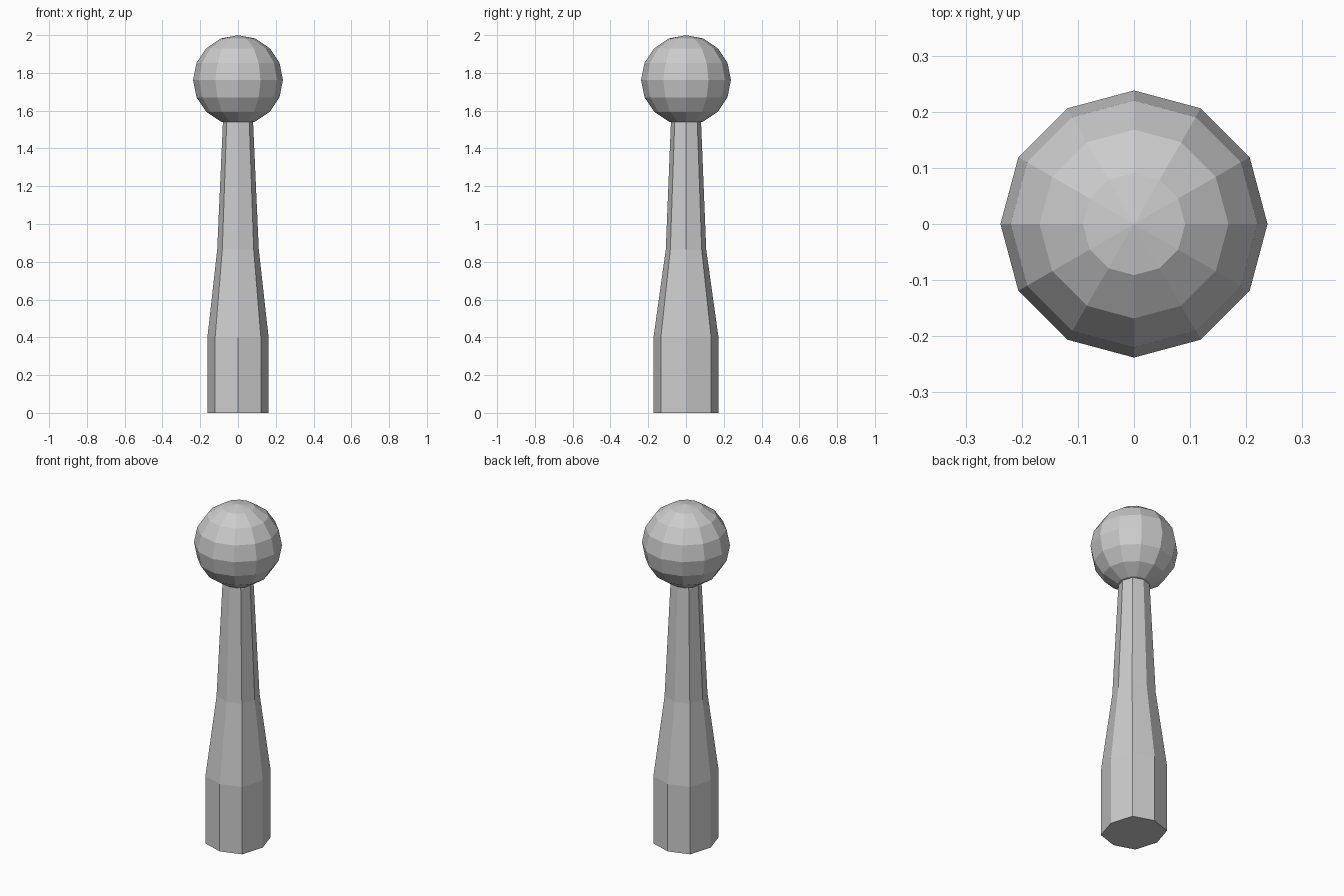
import bpy, bmesh

if "Cube" in bpy.data.objects:
    bpy.data.objects.remove(bpy.data.objects["Cube"])

# Handle: eight-sided tapered shaft; each ring = (z, x radius, y radius, diagonal x, diagonal y)
rings = [
    (0.00, 0.162, 0.172, 0.121, 0.133),
    (0.40, 0.162, 0.172, 0.121, 0.133),
    (0.865, 0.110, 0.107, 0.083, 0.083),
    (1.56, 0.079, 0.079, 0.059, 0.059),
]
bm = bmesh.new()
loops = []
for z, rx, ry, dx, dy in rings:
    outline = [(rx, 0), (dx, dy), (0, ry), (-dx, dy),
               (-rx, 0), (-dx, -dy), (0, -ry), (dx, -dy)]
    loops.append([bm.verts.new((x, y, z)) for x, y in outline])
for low, high in zip(loops, loops[1:]):
    for i in range(8):
        j = (i + 1) % 8
        bm.faces.new((low[i], low[j], high[j], high[i]))
bm.faces.new(loops[0][::-1])
bm.faces.new(loops[-1])
mesh = bpy.data.meshes.new("handle")
bm.to_mesh(mesh)
bm.free()
handle = bpy.data.objects.new("handle", mesh)
bpy.context.collection.objects.link(handle)

# Ball head: low-poly sphere resting on the shaft
bpy.ops.mesh.primitive_uv_sphere_add(segments=12, ring_count=8, radius=0.238,
                                     location=(0, 0, 1.762))
bpy.context.object.name = "ball_head"
